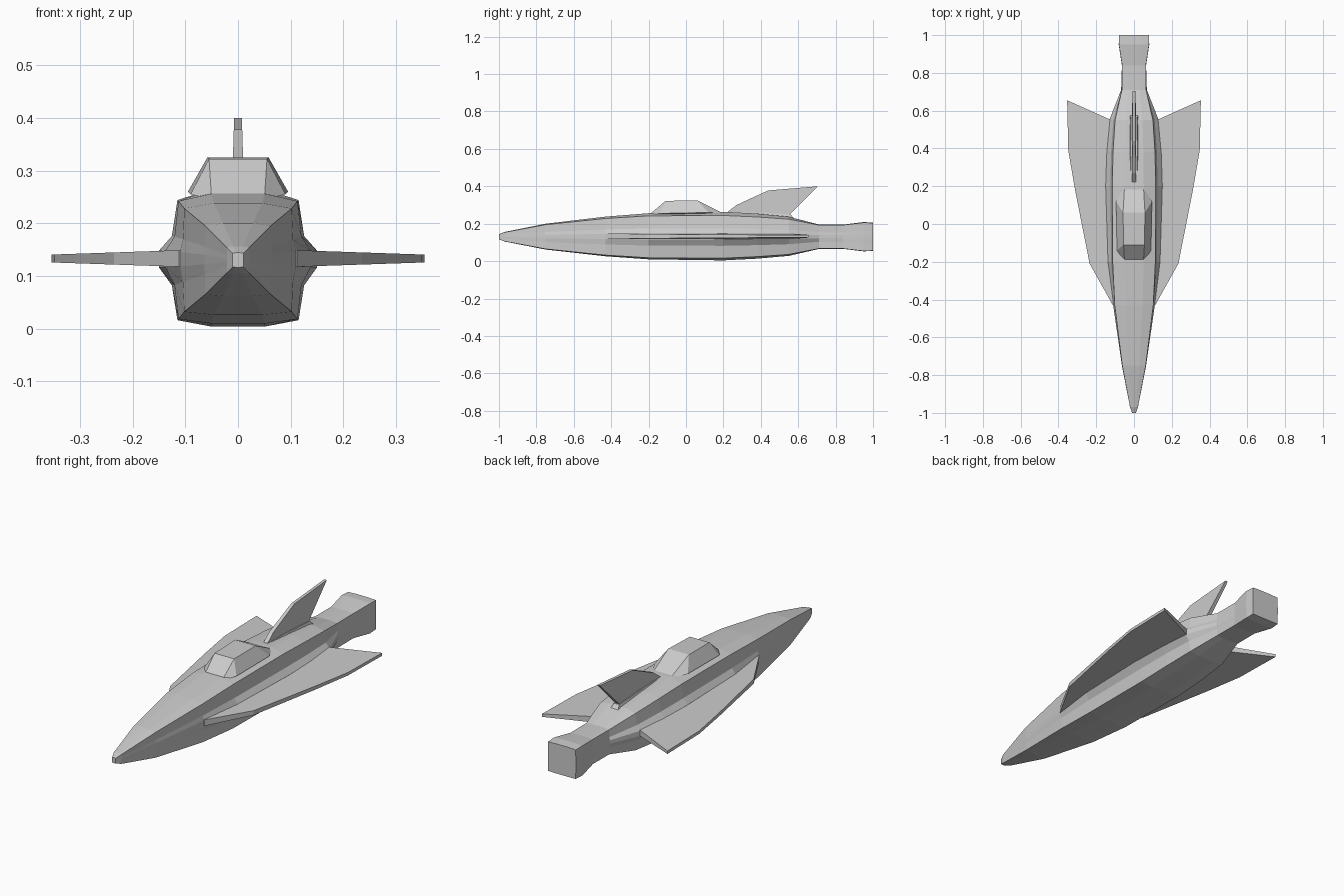
import bpy, bmesh

if "Cube" in bpy.data.objects:
    bpy.data.objects.remove(bpy.data.objects["Cube"])

MID = 0.13


def finish(name, bm):
    bmesh.ops.recalc_face_normals(bm, faces=bm.faces)
    mesh = bpy.data.meshes.new(name)
    bm.to_mesh(mesh)
    bm.free()
    obj = bpy.data.objects.new(name, mesh)
    bpy.context.collection.objects.link(obj)
    return obj


def loft(name, rings):
    """Skin a list of equal-length point rings and cap both ends."""
    bm = bmesh.new()
    vs = [[bm.verts.new(p) for p in ring] for ring in rings]
    n = len(vs[0])
    for a, b in zip(vs, vs[1:]):
        for i in range(n):
            j = (i + 1) % n
            bm.faces.new((a[i], a[j], b[j], b[i]))
    bm.faces.new(vs[0])
    bm.faces.new(vs[-1])
    return finish(name, bm)


def hull(name, points):
    bm = bmesh.new()
    for p in points:
        bm.verts.new(p)
    bmesh.ops.convex_hull(bm, input=bm.verts)
    return finish(name, bm)


def body_ring(y, w, h, crown, f):
    """Boxy section: half width w, half height h, crowned top, wing-root fairing at x = f."""
    side = w + (0.3 * (f - w))
    s = h / 0.115
    half = [(0.45 * w, h + crown), (w, h), (side, 0.4 * h), (f, 0.018 * s),
            (f, -0.014 * s), (side, -0.42 * h), (w, -h), (0.45 * w, -h - 0.6 * crown)]
    right = [(x, y, MID + z) for x, z in half]
    return right + [(-x, yy, z) for x, yy, z in reversed(right)]


# Fuselage with engine nozzle: y, half width, half height, crown, fairing half width
stations = [
    (-1.00, 0.010, 0.013, 0.001, 0.010), (-0.97, 0.021, 0.024, 0.002, 0.021),
    (-0.75, 0.062, 0.065, 0.005, 0.064), (-0.43, 0.102, 0.098, 0.010, 0.110),
    (-0.20, 0.113, 0.112, 0.014, 0.138), (0.20, 0.115, 0.114, 0.020, 0.150),
    (0.38, 0.111, 0.106, 0.018, 0.145), (0.55, 0.100, 0.094, 0.013, 0.131),
    (0.71, 0.064, 0.063, 0.003, 0.068), (0.84, 0.063, 0.063, 0.002, 0.064),
    (0.95, 0.080, 0.076, 0.003, 0.081), (1.00, 0.078, 0.074, 0.002, 0.079)]
loft("fuselage", [body_ring(*s) for s in stations])

# Cockpit canopy
canopy = []
for sx in (1, -1):
    canopy += [(sx * x, y, z) for x, y, z in (
        (0.055, -0.11, 0.322), (0.058, 0.06, 0.325), (0.05, -0.20, 0.245),
        (0.09, -0.14, 0.255), (0.095, 0.12, 0.26), (0.05, 0.20, 0.255))]
hull("canopy", canopy)

# Swept wings, mirrored
outline = [(0.08, -0.43), (0.112, -0.43), (0.235, -0.21), (0.312, 0.18),
           (0.348, 0.39), (0.354, 0.655), (0.131, 0.555), (0.08, 0.555)]


def wing_side(sx, d):
    return [(sx * x, y, MID + 0.003 + d * (0.0195 - 0.034 * x)) for x, y in outline]


for label, sx in (("right", 1), ("left", -1)):
    loft(label + "_wing", [wing_side(sx, 1), wing_side(sx, -1)])

# Raised spine under the tail fin
spine = [(sx * x, y, z) for sx in (1, -1) for x, y, z in (
    (0.03, 0.20, 0.24), (0.015, 0.25, 0.262), (0.018, 0.40, 0.26),
    (0.015, 0.56, 0.25), (0.03, 0.60, 0.20))]
hull("spine", spine)

# Tail fin
fin = [(0.20, 0.245), (0.27, 0.30), (0.44, 0.378), (0.705, 0.40), (0.55, 0.245)]
loft("tail_fin", [[(sx * (0.012 - 0.03 * (z - 0.245)), y, z) for y, z in fin] for sx in (1, -1)])
